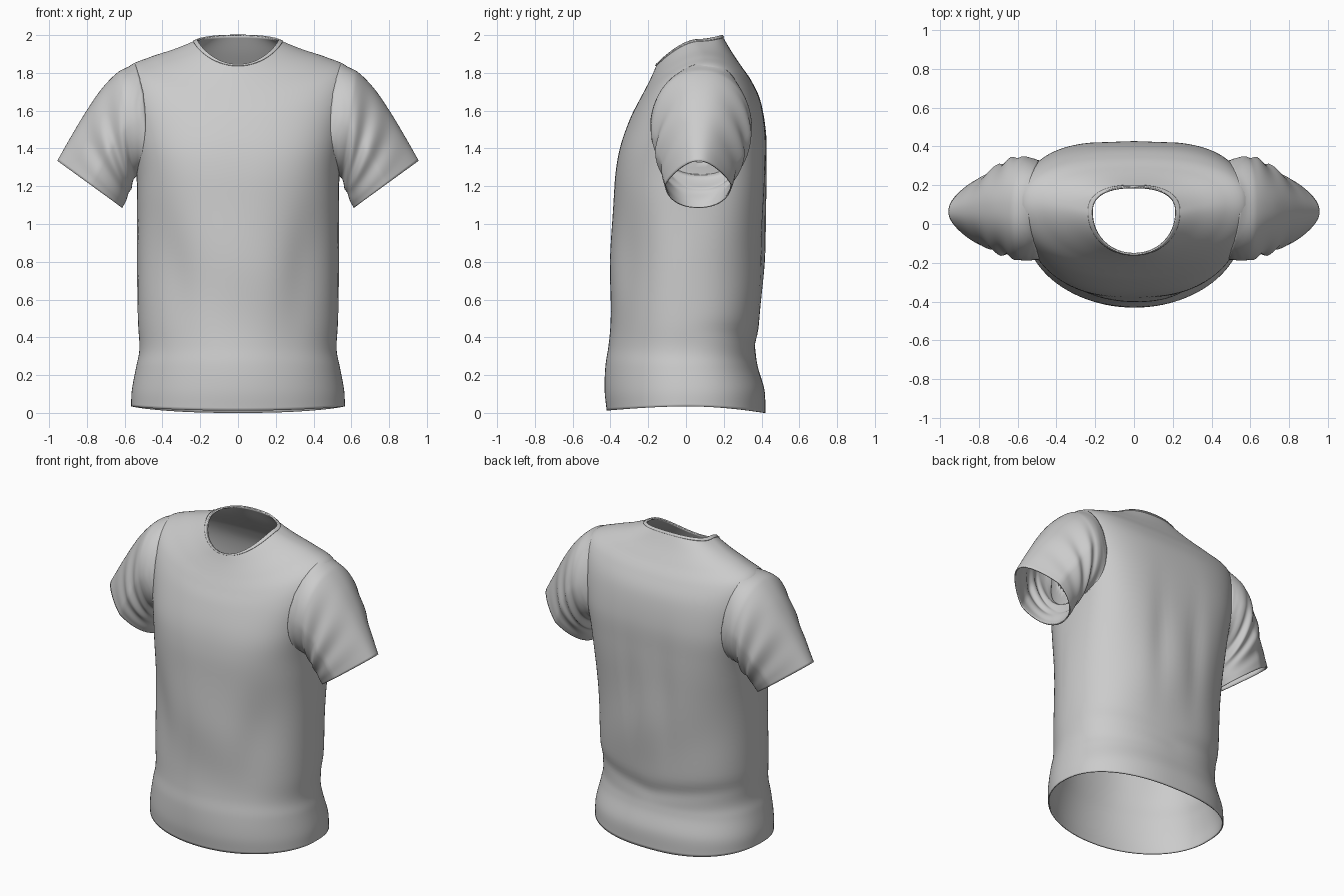
import bpy, math
from mathutils import Vector
from mathutils.bvhtree import BVHTree

if "Cube" in bpy.data.objects:
    bpy.data.objects.remove(bpy.data.objects["Cube"])


def spline(rows, t):
    """Catmull-Rom through rows of numbers, t in 0..1."""
    n = len(rows) - 1
    i = min(int(t * n), n - 1)
    f = t * n - i
    p1, p2 = rows[i], rows[i + 1]
    p0 = rows[i - 1] if i else [2 * a - b for a, b in zip(p1, p2)]
    p3 = rows[i + 2] if i + 2 <= n else [2 * b - a for a, b in zip(p1, p2)]
    return [0.5 * (2 * b + (c - a) * f + (2 * a - 5 * b + 4 * c - d) * f * f
                   + (3 * b - a - 3 * c + d) * f ** 3)
            for a, b, c, d in zip(p0, p1, p2, p3)]


def loft(rings):
    """Verts and quads of a tube through equal, closed rings."""
    n = len(rings[0])
    verts = [p for r in rings for p in r]
    faces = [(j * n + i, j * n + (i + 1) % n, (j + 1) * n + (i + 1) % n, (j + 1) * n + i)
             for j in range(len(rings) - 1) for i in range(n)]
    return verts, faces


def cloth(name, verts, faces, thick, offset=-1.0, mirror=False):
    me = bpy.data.meshes.new(name)
    me.from_pydata(verts, [], faces)
    for p in me.polygons:
        p.use_smooth = True
    ob = bpy.data.objects.new(name, me)
    bpy.context.collection.objects.link(ob)
    if mirror:
        ob.modifiers.new("mirror", 'MIRROR')
    so = ob.modifiers.new("thickness", 'SOLIDIFY')
    so.thickness, so.offset = thick, offset
    bpy.context.view_layer.objects.active = ob
    ob.select_set(True)
    bpy.ops.object.shade_smooth_by_angle(angle=math.radians(50))
    ob.select_set(False)
    return ob


def bump(a, centre, width):
    return math.exp(-((a - centre) / width) ** 2)


# Torso rings: half width, side y, side z, front y, front z, back y, back z
BODY = [
    (.566, .00, .035, -.420, .012, .420, .000),
    (.562, .00, .12, -.430, .12, .415, .12),
    (.540, -.01, .24, -.425, .25, .380, .24),
    (.522, -.01, .34, -.410, .36, .372, .33),
    (.530, .00, .50, -.402, .50, .392, .50),
    (.535, .00, .80, -.400, .80, .415, .80),
    (.535, .02, 1.10, -.385, 1.10, .425, 1.10),
    (.540, .05, 1.30, -.372, 1.28, .427, 1.30),
    (.570, .08, 1.50, -.345, 1.42, .424, 1.48),
    (.605, .09, 1.70, -.295, 1.56, .395, 1.65),
    (.585, .10, 1.825, -.250, 1.65, .345, 1.76),
    (.470, .10, 1.882, -.210, 1.725, .290, 1.84),
    (.340, .085, 1.925, -.178, 1.79, .240, 1.915),
    (.215, .06, 1.975, -.155, 1.845, .190, 2.00),
]


def body_ring(t, n=120):
    hx, sy, sz, fy, fz, by, bz = spline(BODY, t)
    square = bump(sz, 1.38, .36)          # chest and shoulder blades are boxier
    ring = []
    for i in range(n):
        a = 2 * math.pi * i / n
        c, s = math.cos(a), math.sin(a)
        ey, ez, e = (by, bz, .85 - .2 * square) if s > 0 else (fy, fz, .98 - .2 * square)
        w = abs(s)
        x = hx * math.copysign(abs(c) ** e, c)
        y = sy + (ey - sy) * w ** e
        z = sz + (ez - sz) * w ** 1.6
        # soft drapes: chest hollows in front, spine folds and waist roll behind
        if s < 0:
            d = -.020 * bump(abs(x), .36 + .12 * (z - .8), .12) * bump(z, .75, .33)
        else:
            d = -.014 * bump(abs(x), .13, .07) * bump(z, 1.0, .35)
            d -= .010 * bump(z, .36 + .15 * abs(x), .05) * w
        d += .004 * w * math.sin(9 * z + 7 * x) * bump(z, .6, .4)
        k = 1 + d / .42
        ring.append(Vector((x * k, y * k, z)))
    return ring


STEPS = 91
verts, faces = loft([body_ring(j / STEPS) for j in range(STEPS + 1)])
surface = BVHTree.FromPolygons(verts, faces)


# Open the armholes
def in_armhole(f):
    m = sum((verts[i] for i in f), Vector()) / 4
    return abs(m.x) > .4 and ((m.y - .075) / .15) ** 2 + ((m.z - 1.55) / .21) ** 2 < 1


cloth("shirt_body", verts, [f for f in faces if not in_armhole(f)], .007)

# Neckband: a slightly raised strip round the collar
cloth("neckband", *loft([body_ring(1 - .013 * (1 - k / 4)) for k in range(5)]), .009, 0.0)

# Sleeve rings: outer x, z, inner x, z, front y, back y
SLEEVE = [
    (.545, 1.850, .500, 1.265, -.215, .370),
    (.630, 1.808, .540, 1.250, -.190, .350),
    (.720, 1.718, .558, 1.215, -.170, .335),
    (.805, 1.595, .570, 1.180, -.155, .310),
    (.880, 1.470, .585, 1.140, -.135, .275),
    (.957, 1.335, .612, 1.085, -.112, .242),
]


def sleeve_ring(t, n=80):
    tx, tz, bx, bz, yf, yb = spline(SLEEVE, t)
    mid = Vector(((tx + bx) / 2, (yf + yb) / 2, (tz + bz) / 2))
    up = Vector(((tx - bx) / 2, 0, (tz - bz) / 2))
    half = (yb - yf) / 2
    # the seam ring lies on the torso, and the cloth eases away from it
    snap = max(0, 1 - t / .2) ** 1.5
    ring = []
    for i in range(n):
        a = 2 * math.pi * i / n
        c, s = math.cos(a), math.sin(a)
        # the opening is pinched at its outer end
        w = half * math.copysign(abs(s) ** .9, s) * (1 - .38 * t * max(0, c))
        # gathers fanning out of the armpit, fading at seam and cuff
        fade = math.sin(math.pi * min(1, max(0, t - .1) * 1.2)) ** .8 if t < .93 else 0
        low = .7 - .3 * c
        fold = .014 * fade * low * s * s * math.sin(21 * t + 2.2 * c + (1.2 if s > 0 else 0))
        fold += .006 * fade * max(0, -c) * math.sin(15 * t)
        p = mid + up * c - Vector((0, w, 0))
        p += (p - mid).normalized() * fold
        if snap:
            p = p.lerp(surface.find_nearest(p)[0], snap)
        ring.append(p)
    return ring


cloth("sleeves", *loft([sleeve_ring(j / 52) for j in range(53)]), .007, mirror=True)
